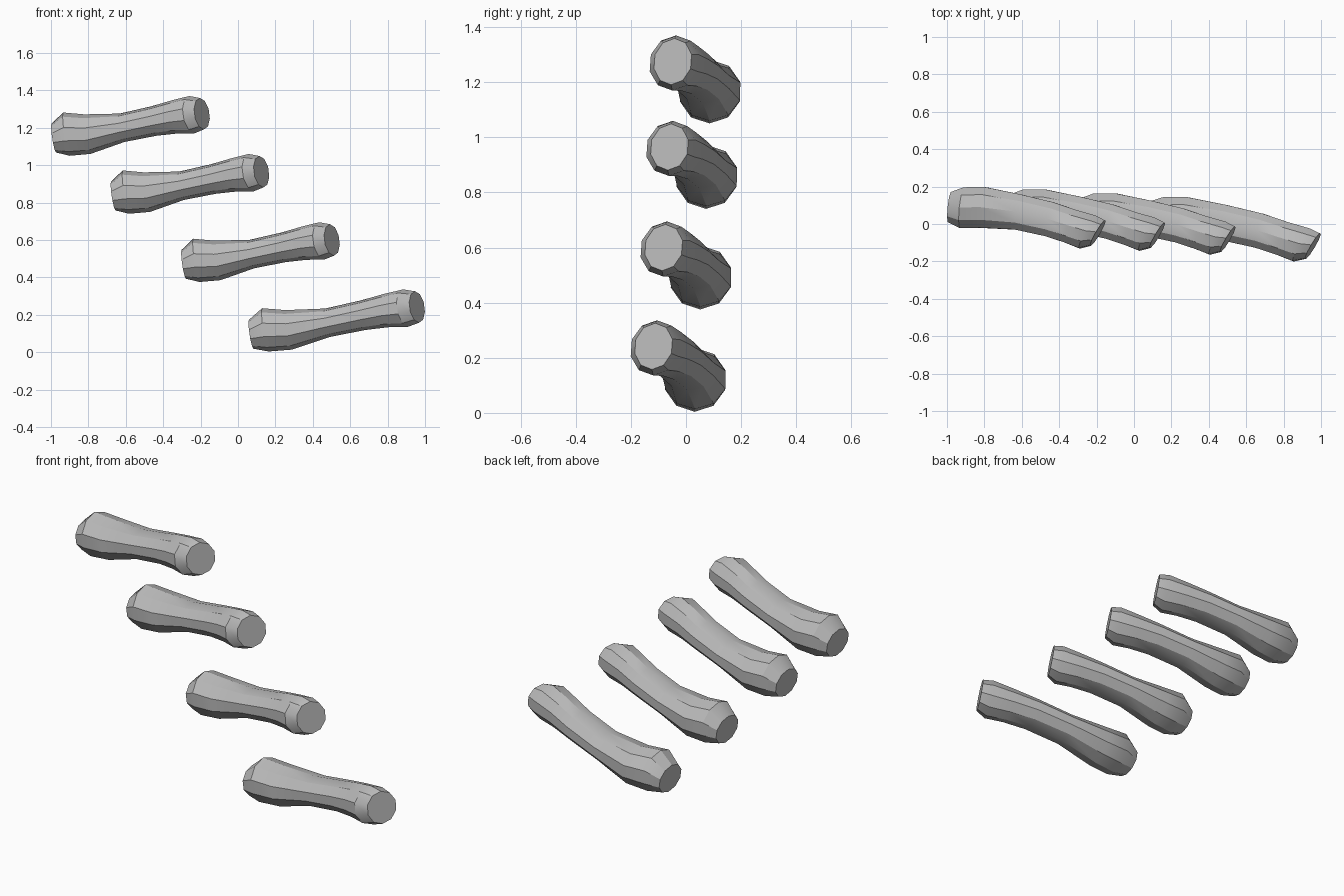
import bpy, bmesh, math
from mathutils import Vector

if "Cube" in bpy.data.objects:
    bpy.data.objects.remove(bpy.data.objects["Cube"])

SIDES = 10

grey = bpy.data.materials.new("plain grey")
grey.diffuse_color = (0.5, 0.5, 0.5, 1)
grey.use_nodes = True
grey.node_tree.nodes["Principled BSDF"].inputs["Base Color"].default_value = grey.diffuse_color

# Stations along one rung: centre, direction, half width, half height
STATIONS = [
    ((-0.985, 0.090, 1.145), (0.98, -0.10, 0.15), 0.085, 0.078),
    ((-0.917, 0.087, 1.166), (0.98, -0.10, 0.15), 0.115, 0.117),
    ((-0.805, 0.088, 1.166), (0.98, -0.12, 0.16), 0.115, 0.107),
    ((-0.620, 0.064, 1.200), (0.97, -0.18, 0.17), 0.100, 0.077),
    ((-0.450, 0.025, 1.236), (0.96, -0.22, 0.17), 0.098, 0.080),
    ((-0.340, -0.012, 1.258), (0.92, -0.32, 0.16), 0.097, 0.090),
    ((-0.247, -0.043, 1.270), (0.87, -0.46, 0.15), 0.103, 0.101),
    ((-0.193, -0.048, 1.275), (0.85, -0.50, 0.14), 0.081, 0.085),
]


def make_rung(name, offset, stretch):
    bm = bmesh.new()
    start = Vector(STATIONS[0][0])
    rings = []
    for centre, direction, half_w, half_h in STATIONS:
        c = start + (Vector(centre) - start) * stretch + Vector(offset)
        n = Vector(direction).normalized()
        side = Vector((0, 0, 1)).cross(n).normalized()
        up = n.cross(side)
        ring = []
        for i in range(SIDES):
            a = math.pi / 2 + 2 * math.pi * i / SIDES
            ring.append(bm.verts.new(c + side * half_w * math.cos(a) + up * half_h * math.sin(a)))
        rings.append(ring)
    # skin between neighbouring stations
    for r0, r1 in zip(rings, rings[1:]):
        for i in range(SIDES):
            j = (i + 1) % SIDES
            bm.faces.new((r0[i], r0[j], r1[j], r1[i]))
    # end caps
    bm.faces.new(rings[0])
    bm.faces.new(rings[-1])
    bmesh.ops.recalc_face_normals(bm, faces=bm.faces)
    mesh = bpy.data.meshes.new(name)
    bm.to_mesh(mesh)
    bm.free()
    mesh.materials.append(grey)
    obj = bpy.data.objects.new(name, mesh)
    bpy.context.collection.objects.link(obj)
    bpy.ops.object.select_all(action='DESELECT')
    obj.select_set(True)
    bpy.context.view_layer.objects.active = obj
    bpy.ops.object.shade_smooth_by_angle(angle=math.radians(30))


# Four stepped rungs, the lowest one longer
make_rung("rung_top", (0, 0, 0), 1.0)
make_rung("rung_upper_middle", (0.318, -0.012, -0.31), 1.0)
make_rung("rung_lower_middle", (0.695, -0.033, -0.675), 1.0)
make_rung("rung_bottom", (1.055, -0.053, -1.049), 1.12)
